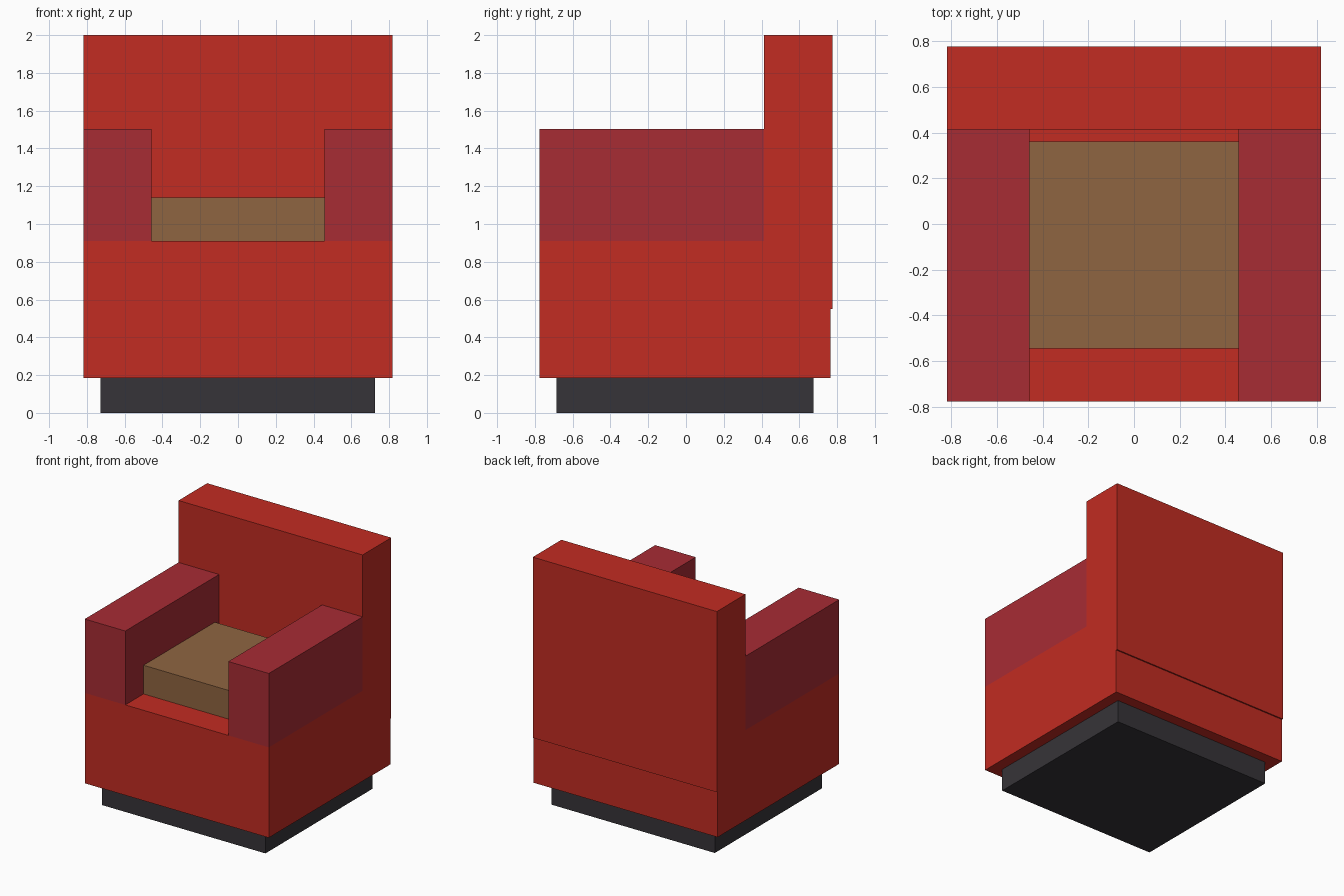
import bpy
import bmesh
from mathutils import Vector

cube = bpy.data.objects.get("Cube")
if cube:
    bpy.data.objects.remove(cube, do_unlink=True)


def make_material(name, rgb):
    mat = bpy.data.materials.new(name)
    mat.use_nodes = True
    colour = (*rgb, 1.0)
    mat.diffuse_color = colour
    mat.node_tree.nodes["Principled BSDF"].inputs["Base Color"].default_value = colour
    return mat


def box(name, low, high, mat):
    """Flat-sided block spanning two opposite corners."""
    low, high = Vector(low), Vector(high)
    bm = bmesh.new()
    bmesh.ops.create_cube(bm, size=1)
    bmesh.ops.scale(bm, vec=high - low, verts=bm.verts)
    bmesh.ops.translate(bm, vec=(low + high) / 2, verts=bm.verts)
    mesh = bpy.data.meshes.new(name)
    bm.to_mesh(mesh)
    bm.free()
    mesh.materials.append(mat)
    obj = bpy.data.objects.new(name, mesh)
    bpy.context.collection.objects.link(obj)
    return obj


red = make_material("red upholstery", (0.54, 0.025, 0.016))
crimson = make_material("crimson armrest", (0.39, 0.025, 0.034))
tan = make_material("tan cushion", (0.275, 0.130, 0.053))
charcoal = make_material("charcoal plinth", (0.037, 0.034, 0.040))

half_width = 0.817
inner = 0.457
front = -0.776
back_front = 0.413
seat_top = 0.91
body_bottom = 0.185

# Recessed plinth and upholstered body
box("plinth", (-0.728, -0.686, 0), (0.724, 0.674, body_bottom), charcoal)
box("seat_body", (-half_width, front, body_bottom), (half_width, 0.765, seat_top), red)

# Backrest, standing slightly proud of the body at the rear
box("backrest", (-half_width, back_front, 0.55), (half_width, 0.776, 2), red)

# Loose seat cushion
box("seat_cushion", (-inner, -0.545, seat_top), (inner, 0.36, 1.14), tan)

# Armrests on both sides
for side, x0, x1 in (("left", inner, half_width), ("right", -half_width, -inner)):
    box(side + "_armrest", (x0, front, seat_top), (x1, back_front, 1.503), crimson)
